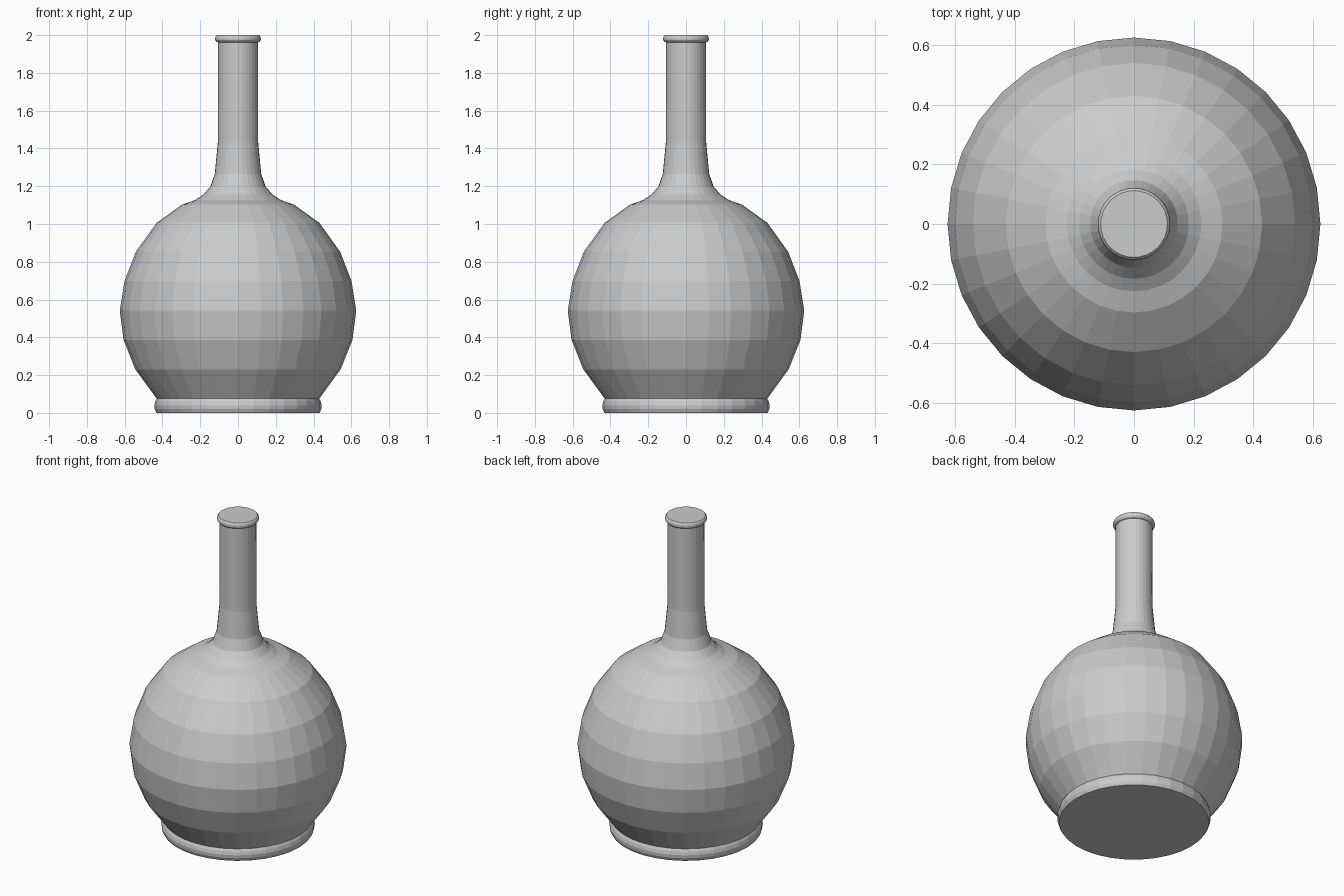
import bpy, bmesh
from math import cos, sin, pi

if "Cube" in bpy.data.objects:
    bpy.data.objects.remove(bpy.data.objects["Cube"])

SIDES = 32

# Half profile of the bottle, (radius, height) from base to mouth
foot = [(0.432, 0.0), (0.441, 0.02), (0.443, 0.04), (0.438, 0.06), (0.43, 0.075)]
bulb = [(0.543, 0.23), (0.606, 0.386), (0.626, 0.541), (0.601, 0.698),
        (0.541, 0.853), (0.43, 1.007)]
shoulder = [(0.297, 1.102), (0.226, 1.127), (0.184, 1.155), (0.147, 1.197),
            (0.123, 1.265)]
neck = [(0.107, 1.43), (0.106, 1.962)]
lip = [(0.114, 1.965), (0.12, 1.973), (0.121, 1.983), (0.119, 1.992), (0.112, 2.0)]


def lathe(name, profile):
    bm = bmesh.new()
    rings = [[bm.verts.new((r * cos(2 * pi * i / SIDES), r * sin(2 * pi * i / SIDES), z))
              for i in range(SIDES)] for r, z in profile]
    for low, high in zip(rings, rings[1:]):
        for i in range(SIDES):
            j = (i + 1) % SIDES
            bm.faces.new((low[i], low[j], high[j], high[i]))
    # Flat closed base and mouth
    bm.faces.new(rings[0][::-1])
    bm.faces.new(rings[-1])
    mesh = bpy.data.meshes.new(name)
    bm.to_mesh(mesh)
    bm.free()
    obj = bpy.data.objects.new(name, mesh)
    bpy.context.collection.objects.link(obj)
    return obj


lathe("bottle", foot + bulb + shoulder + neck + lip)
